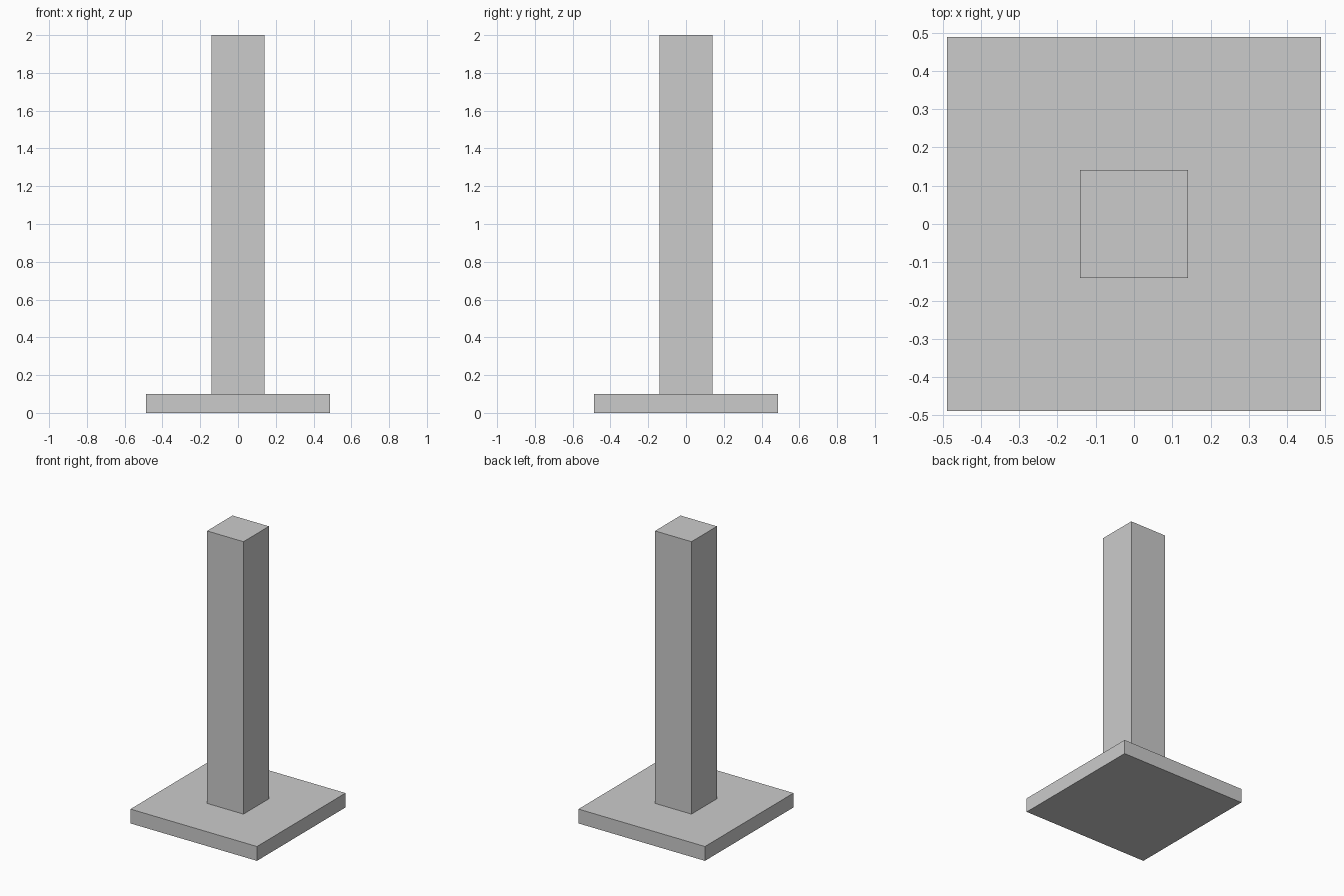
import bpy

if "Cube" in bpy.data.objects:
    bpy.data.objects.remove(bpy.data.objects["Cube"])


def box(name, width, z0, z1):
    """Square block centred on the z axis, between two heights."""
    bpy.ops.mesh.primitive_cube_add(size=1, location=(0, 0, (z0 + z1) / 2))
    ob = bpy.context.object
    ob.name = name
    ob.scale = (width, width, z1 - z0)
    bpy.ops.object.transform_apply(location=False, rotation=False, scale=True)
    return ob


# Flat square foot plate
box("base_plate", 0.976, 0.0, 0.1)

# Upright square column standing on the plate
box("column", 0.281, 0.1, 2.0)
